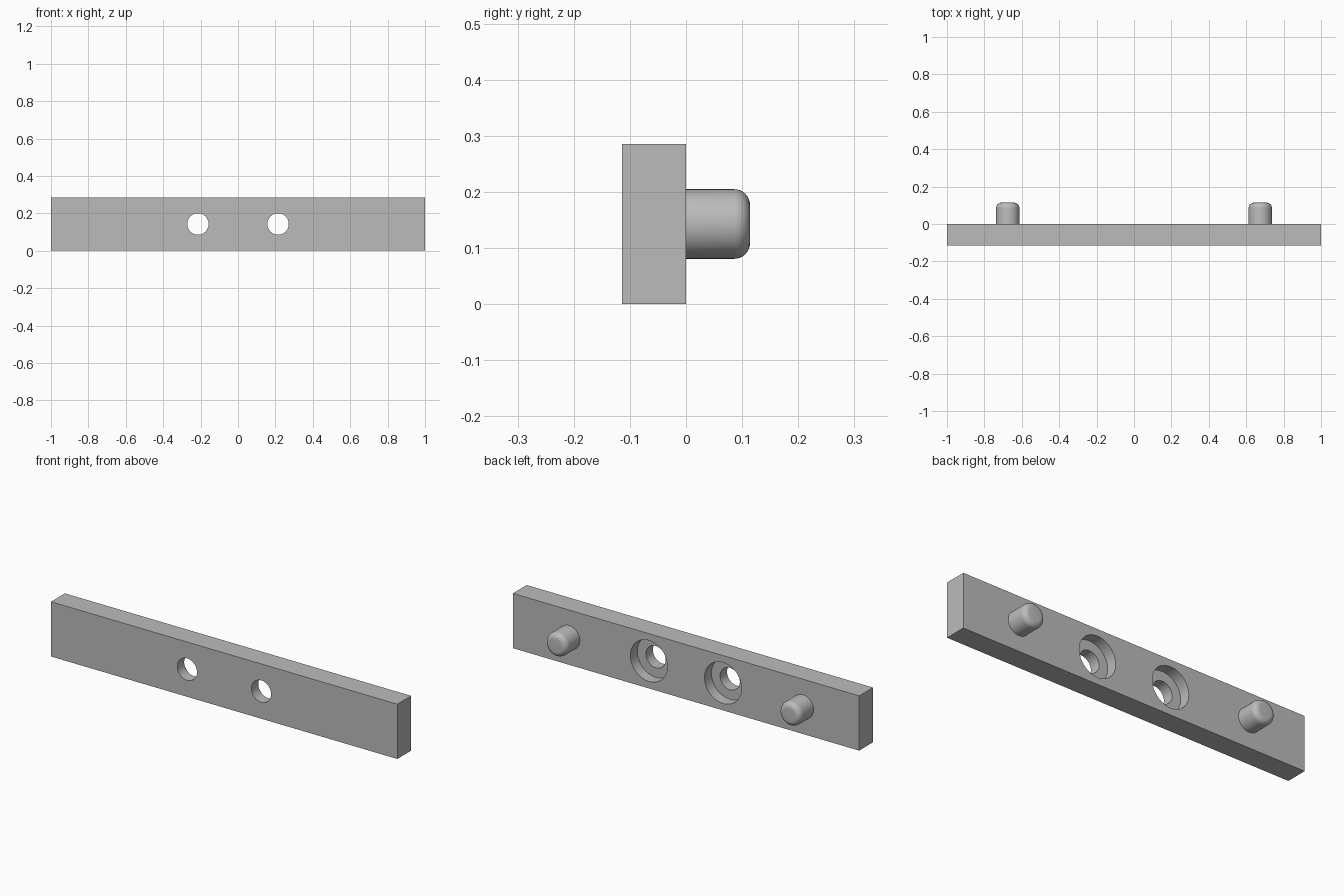
import bpy
import bmesh
from math import cos, sin, pi, radians
from mathutils import Matrix, Vector

cube = bpy.data.objects.get("Cube")
if cube:
    bpy.data.objects.remove(cube, do_unlink=True)

THICK, HEIGHT = 0.114, 0.286
MID_Z = HEIGHT / 2
SEGMENTS = 64

grey = bpy.data.materials.new("plain grey")
grey.use_nodes = True
colour = (0.5, 0.5, 0.5, 1)
grey.diffuse_color = colour
grey.node_tree.nodes["Principled BSDF"].inputs["Base Color"].default_value = colour


def finish(name, bm):
    bmesh.ops.recalc_face_normals(bm, faces=bm.faces)
    mesh = bpy.data.meshes.new(name)
    bm.to_mesh(mesh)
    bm.free()
    mesh.materials.append(grey)
    obj = bpy.data.objects.new(name, mesh)
    bpy.context.collection.objects.link(obj)
    return obj


def activate(obj):
    bpy.ops.object.select_all(action="DESELECT")
    obj.select_set(True)
    bpy.context.view_layer.objects.active = obj


def lathe(name, profile, x):
    """Revolve (radius, y) points about a front-to-back axis through x."""
    bm = bmesh.new()
    verts = [bm.verts.new((x + r, y, MID_Z)) for r, y in profile]
    edges = [bm.edges.new(pair) for pair in zip(verts, verts[1:])]
    bmesh.ops.spin(bm, geom=verts + edges, cent=(x, 0, MID_Z), axis=(0, 1, 0),
                   angle=2 * pi, steps=SEGMENTS, use_duplicate=False)
    bmesh.ops.remove_doubles(bm, verts=bm.verts, dist=0.0001)
    # Cap the open ends
    bmesh.ops.holes_fill(bm, edges=[e for e in bm.edges if e.is_boundary], sides=0)
    return finish(name, bm)


# Bar
bm = bmesh.new()
bmesh.ops.create_cube(bm, size=1, matrix=Matrix.Translation(Vector((0, -THICK / 2, MID_Z)))
                      @ Matrix.Diagonal((2, THICK, HEIGHT, 1)))
bar = finish("bar", bm)

# Screw holes, counterbored from the back
bore = [(0.057, -0.2), (0.057, -0.057), (0.107, -0.057), (0.107, 0.05)]
for x in (-0.214, 0.214):
    cutter = lathe("hole_cutter", bore, x)
    cutter.hide_render = True
    cut = bar.modifiers.new("hole", "BOOLEAN")
    cut.operation = "DIFFERENCE"
    cut.solver = "EXACT"
    cut.object = cutter
    activate(bar)
    bpy.ops.object.modifier_apply(modifier=cut.name)
    bpy.data.objects.remove(cutter, do_unlink=True)
activate(bar)
bpy.ops.object.shade_smooth_by_angle(angle=radians(30))

# Locating pegs with rounded tips
RADIUS, FILLET = 0.062, 0.028
peg = [(RADIUS, -0.01)]
for i in range(9):
    a = i / 8 * pi / 2
    peg.append((RADIUS - FILLET + FILLET * cos(a), THICK - FILLET + FILLET * sin(a)))
for name, x in (("right_peg", -0.675), ("left_peg", 0.675)):
    activate(lathe(name, peg, x))
    bpy.ops.object.shade_smooth_by_angle(angle=radians(30))
